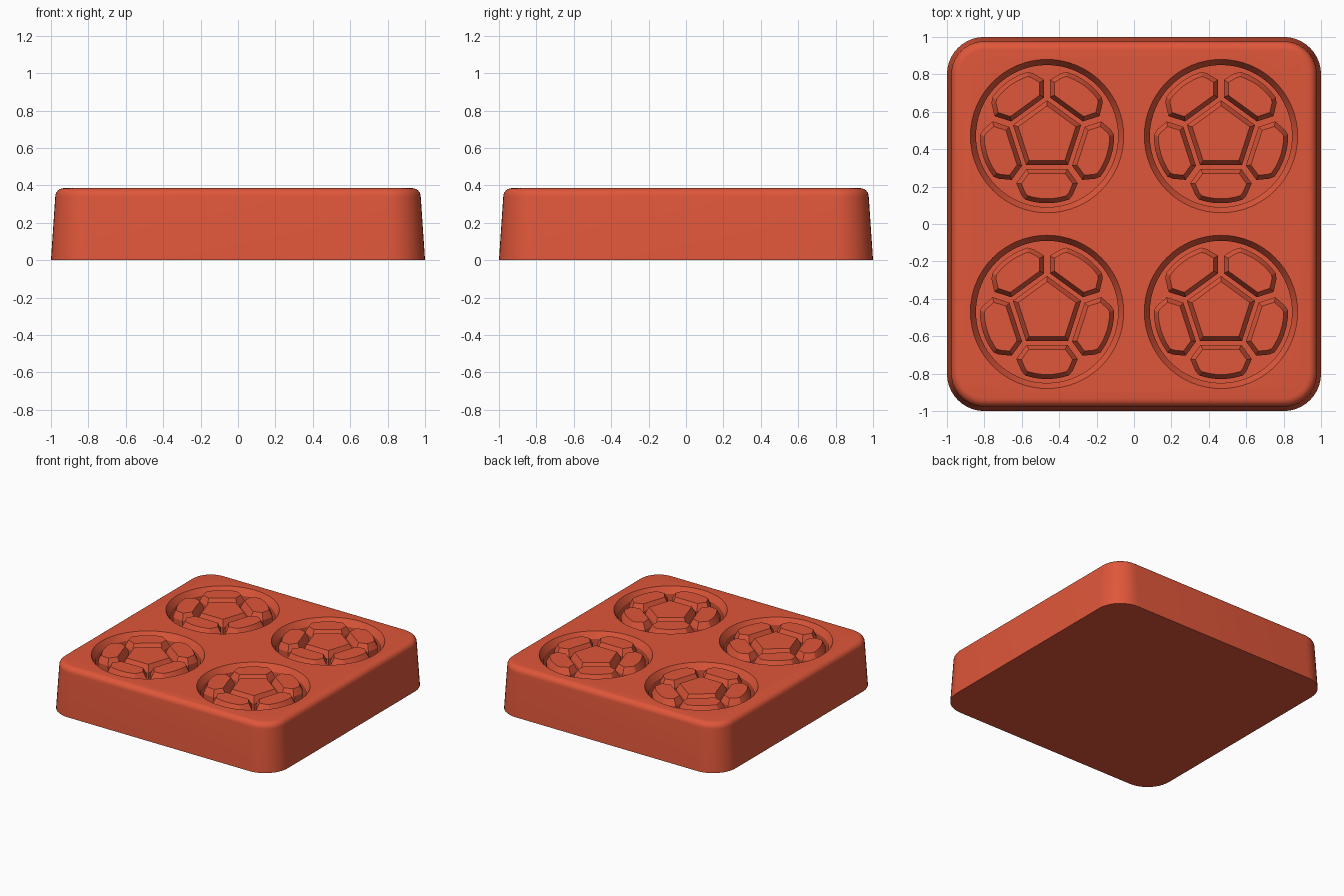
import bpy, bmesh
from math import sin, cos, pi, radians
from mathutils import Vector, Matrix

TOP, FLOOR, BEVEL = 0.385, 0.24, 0.05   # upper face, cavity floor, chamfer height
SLOPE = 0.024                           # horizontal run of the chamfer

old = bpy.data.objects.get("Cube")
if old:
    bpy.data.objects.remove(old, do_unlink=True)

red = bpy.data.materials.new("brick_red")
red.use_nodes = True
color = (0.74, 0.094, 0.042, 1)
red.diffuse_color = color
red.node_tree.nodes["Principled BSDF"].inputs["Base Color"].default_value = color


def loft(name, rings):
    """Closed solid through rings of equal point count, listed bottom to top."""
    bm = bmesh.new()
    loops = [[bm.verts.new(p) for p in ring] for ring in rings]
    n = len(loops[0])
    for low, high in zip(loops, loops[1:]):
        for i in range(n):
            j = (i + 1) % n
            bm.faces.new((low[i], low[j], high[j], high[i]))
    bm.faces.new(loops[0][::-1])
    bm.faces.new(loops[-1])
    bmesh.ops.recalc_face_normals(bm, faces=bm.faces)
    mesh = bpy.data.meshes.new(name)
    bm.to_mesh(mesh)
    bm.free()
    mesh.materials.append(red)
    obj = bpy.data.objects.new(name, mesh)
    bpy.context.collection.objects.link(obj)
    return obj


def smooth(obj, angle=30):
    bpy.ops.object.select_all(action='DESELECT')
    obj.select_set(True)
    bpy.context.view_layer.objects.active = obj
    bpy.ops.object.shade_smooth_by_angle(angle=radians(angle))


def grow(points, d):
    """Offset a counter-clockwise outline outward with mitred corners."""
    out = []
    for i, p in enumerate(points):
        a = (p - points[i - 1]).normalized()
        b = (points[(i + 1) % len(points)] - p).normalized()
        na, nb = Vector((a.y, -a.x)), Vector((b.y, -b.x))
        out.append(p + (na + nb) * d / (1 + na.dot(nb)))
    return out


def at(points, z, center=(0, 0)):
    return [(p.x + center[0], p.y + center[1], z) for p in points]


def circle(r, n=64):
    return [Vector((r * cos(2 * pi * i / n), r * sin(2 * pi * i / n))) for i in range(n)]


def rounded_square(half, radius, steps=10):
    c = half - radius
    pts = []
    for k, (sx, sy) in enumerate(((1, 1), (-1, 1), (-1, -1), (1, -1))):
        for i in range(steps + 1):
            a = (k + i / steps) * pi / 2
            pts.append(Vector((sx * c + radius * cos(a), sy * c + radius * sin(a))))
    return pts


# Tapered block with a rounded upper edge
EDGE = 0.045
SHOULDER = 0.977
rings = [at(rounded_square(1, 0.2), 0)]
for i in range(7):
    a = i / 6 * pi / 2
    half = SHOULDER - EDGE * (1 - cos(a))
    rings.append(at(rounded_square(half, half - 0.8), TOP - EDGE * (1 - sin(a))))
block = loft("mold_block", rings)

# Outlines of the raised panels: a pentagon and five curved hexagons around it
pentagon = [Vector((0.162 * cos(a), 0.162 * sin(a)))
            for a in (pi / 2 + 2 * pi * k / 5 for k in range(5))]
arc = [Vector((0.335 * cos(a), 0.335 * sin(a)))
       for a in (radians(-18 + 6 * i) for i in range(7))]
side = [Vector((0.2, 0.097)), Vector((0.255, 0.137)), Vector((0.302, 0.117))]
hexagon = [Vector((p.x, -p.y)) for p in side] + arc + side[::-1]


def panel(name, outline, center):
    wide = grow(outline, SLOPE)
    obj = loft(name, [at(wide, FLOOR - 0.01, center), at(wide, TOP - BEVEL, center),
                      at(outline, TOP, center)])
    smooth(obj, 20)


# Four round cavities, each with its panels
places = {"front_left": (0.465, -0.47), "front_right": (-0.465, -0.47),
          "back_left": (0.465, 0.47), "back_right": (-0.465, 0.47)}
for place, center in places.items():
    cutter = loft("cavity_cutter", [at(circle(r), z, center) for r, z in (
        (0.38, FLOOR), (0.38, TOP - BEVEL), (0.41, TOP), (0.41, TOP + 0.1))])
    cut = block.modifiers.new("cavity", 'BOOLEAN')
    cut.object = cutter
    cut.operation = 'DIFFERENCE'
    cut.solver = 'EXACT'
    bpy.context.view_layer.objects.active = block
    bpy.ops.object.modifier_apply(modifier=cut.name)
    bpy.data.objects.remove(cutter, do_unlink=True)

    panel(place + "_pentagon_panel", pentagon, center)
    for k in range(5):
        turn = Matrix.Rotation(-pi / 2 + 2 * pi * k / 5, 2)
        panel(f"{place}_outer_panel_{k + 1}", [turn @ p for p in hexagon], center)

smooth(block)
